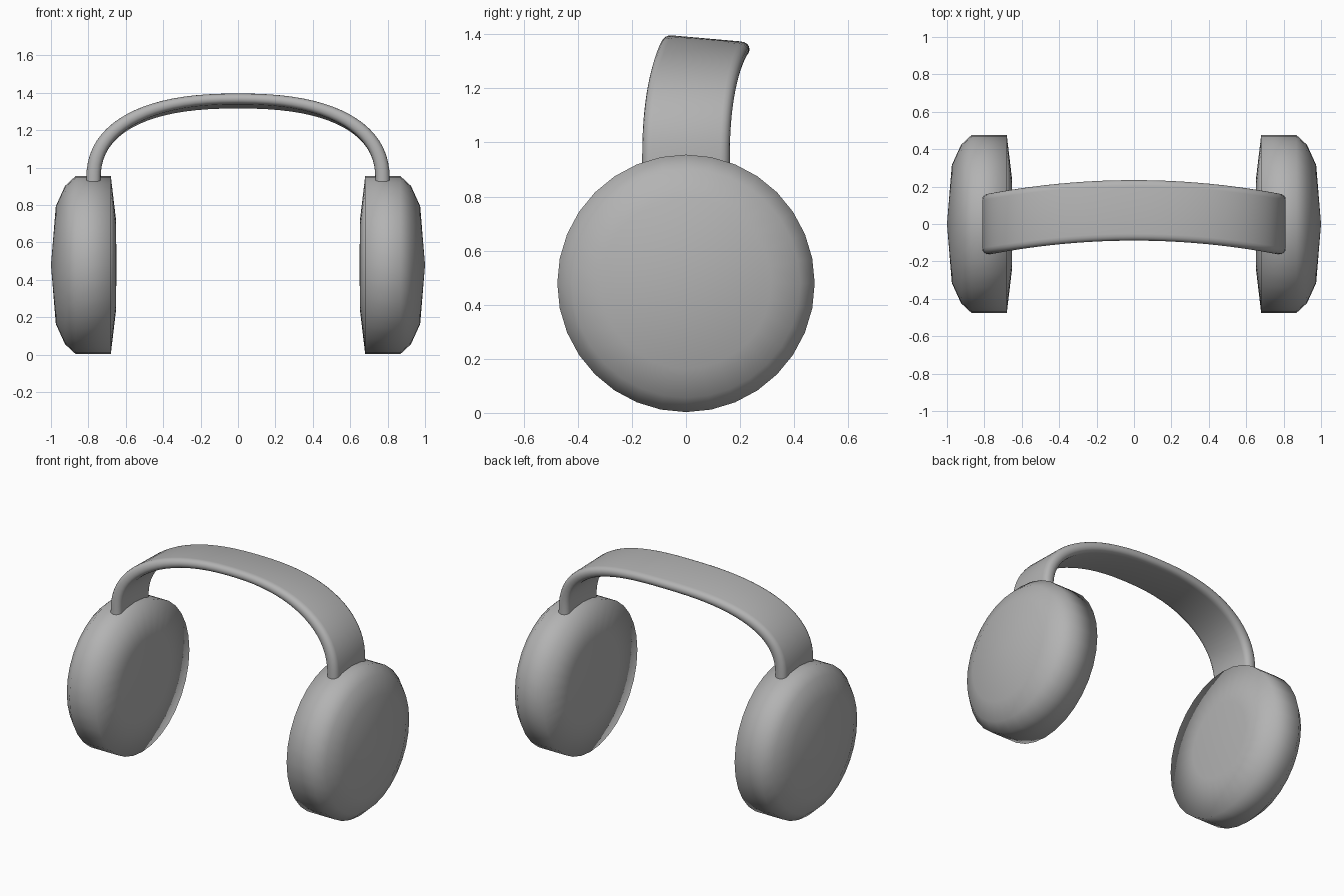
import bpy, bmesh, math
from mathutils import Vector

if "Cube" in bpy.data.objects:
    bpy.data.objects.remove(bpy.data.objects["Cube"])

# Dark grey finish shared by all parts
grey = bpy.data.materials.new("dark_grey")
grey.diffuse_color = (0.45, 0.45, 0.45, 1)
grey.use_nodes = True
grey.node_tree.nodes["Principled BSDF"].inputs["Base Color"].default_value = grey.diffuse_color


def finish(bm, name, angle):
    bmesh.ops.recalc_face_normals(bm, faces=bm.faces)
    me = bpy.data.meshes.new(name)
    bm.to_mesh(me)
    bm.free()
    me.materials.append(grey)
    ob = bpy.data.objects.new(name, me)
    bpy.context.collection.objects.link(ob)
    bpy.ops.object.select_all(action='DESELECT')
    ob.select_set(True)
    bpy.context.view_layer.objects.active = ob
    bpy.ops.object.shade_smooth_by_angle(angle=math.radians(angle))
    return ob


# Ear cups: (x, radius) profile turned around the x axis, smooth all over
CUP_Z, SIDES = 0.479, 32
PROFILE = [(0.65, 0), (0.652, 0.24), (0.68, 0.476), (0.868, 0.476),
           (0.925, 0.423), (0.974, 0.315), (1.0, 0)]


def ear_cup(name, side):
    bm = bmesh.new()
    vs = [bm.verts.new((side * x, 0, CUP_Z + r)) for x, r in PROFILE]
    es = [bm.edges.new(p) for p in zip(vs, vs[1:])]
    bmesh.ops.spin(bm, geom=vs + es, cent=(0, 0, CUP_Z), axis=(1, 0, 0),
                   angle=math.tau, steps=SIDES, use_duplicate=False)
    bmesh.ops.remove_doubles(bm, verts=bm.verts, dist=1e-4)
    return finish(bm, name, 180)


ear_cup("ear_cup_left", -1)
ear_cup("ear_cup_right", 1)

# Headband: rounded strip swept along a squarish arch that leans backwards
A, B, BASE, POWER = 0.773, 0.43, 0.93, 2.4
WIDTH, THICK, RADIUS, STEPS = 0.324, 0.077, 0.034, 40


def arch(t):
    c, s = math.cos(t), math.sin(t)
    x = math.copysign(abs(c) ** (2 / POWER), c) * A
    lean = 1 - (x / A) ** 2
    return Vector((x, 0.073 * lean, BASE + B * abs(s) ** (2 / POWER) - 0.004 * lean)), lean


section = []
for q in range(4):
    cu = (WIDTH / 2 - RADIUS) * (1 if q in (0, 3) else -1)
    cv = (THICK / 2 - RADIUS) * (1 if q < 2 else -1)
    for i in range(5):
        a = math.pi / 2 * (q + i / 4)
        section.append((cu + RADIUS * math.cos(a), cv + RADIUS * math.sin(a)))

points = [arch(math.pi * i / STEPS) for i in range(STEPS + 1)]
# short stems sink into the cups
points.insert(0, (Vector((A, 0, 0.87)), 0))
points.append((Vector((-A, 0, 0.87)), 0))

bm = bmesh.new()
rings = []
for i, (p, lean) in enumerate(points):
    prev, nxt = points[max(i - 1, 0)][0], points[min(i + 1, len(points) - 1)][0]
    tangent = nxt - prev
    tilt = math.radians(5) * lean
    thin = 1 - 0.25 * lean  # thinner towards the crown
    across = Vector((0, math.cos(tilt), -math.sin(tilt)))
    normal = across.cross(tangent).normalized()
    rings.append([bm.verts.new(p + across * u + normal * v * thin) for u, v in section])
n = len(section)
for a, b in zip(rings, rings[1:]):
    for j in range(n):
        k = (j + 1) % n
        bm.faces.new((a[j], a[k], b[k], b[j]))
bm.faces.new(rings[0])
bm.faces.new(rings[-1])
finish(bm, "headband", 40)
